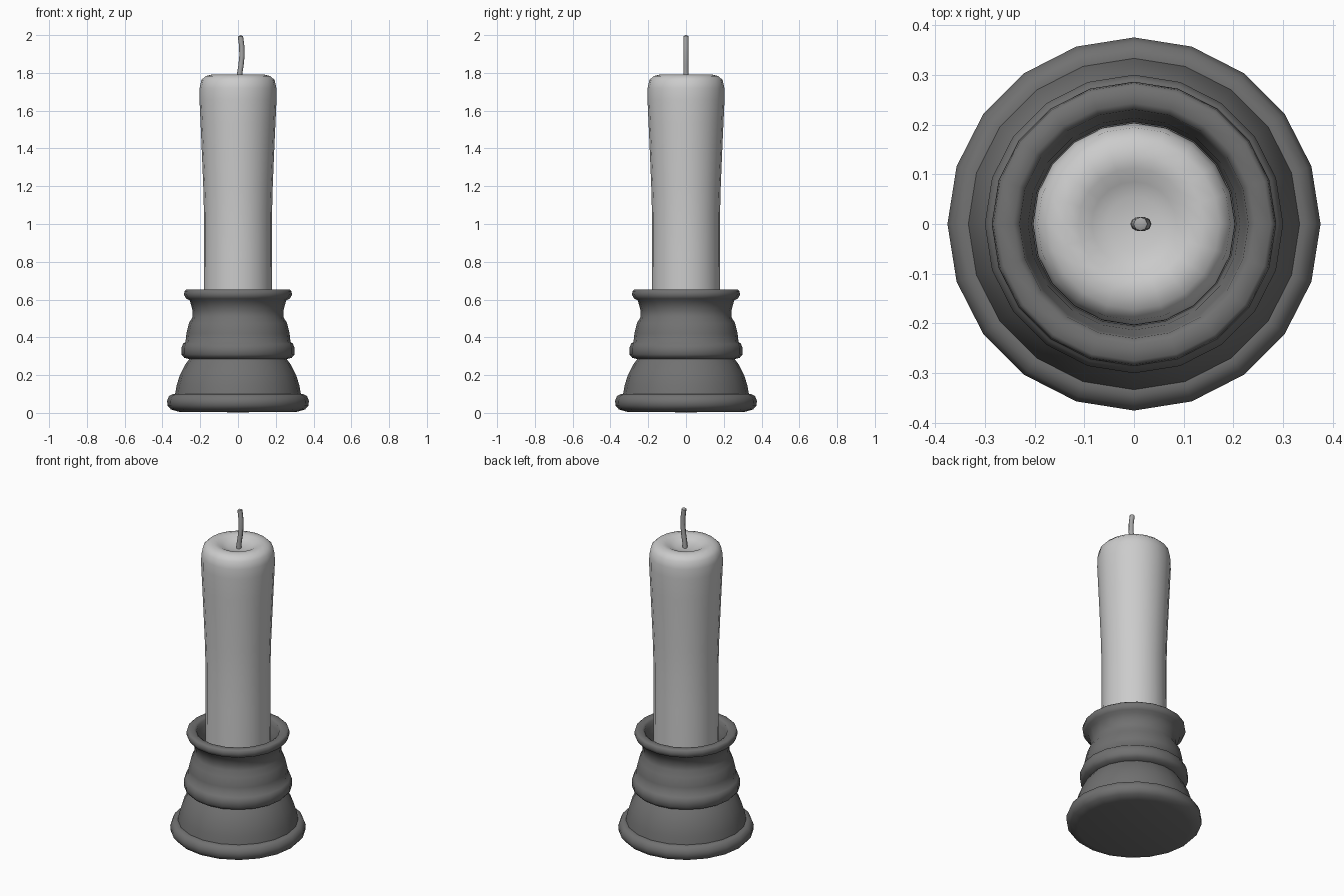
import bpy, bmesh, math
from mathutils import Vector

if "Cube" in bpy.data.objects:
    bpy.data.objects.remove(bpy.data.objects["Cube"])


def finish(name, bm, angle, grey):
    bmesh.ops.recalc_face_normals(bm, faces=bm.faces)
    me = bpy.data.meshes.new(name)
    bm.to_mesh(me)
    bm.free()
    ob = bpy.data.objects.new(name, me)
    bpy.context.collection.objects.link(ob)
    mat = bpy.data.materials.new(name + "_grey")
    mat.diffuse_color = (grey, grey, grey, 1)
    mat.use_nodes = True
    mat.node_tree.nodes["Principled BSDF"].inputs["Base Color"].default_value = mat.diffuse_color
    me.materials.append(mat)
    bpy.ops.object.select_all(action='DESELECT')
    ob.select_set(True)
    bpy.context.view_layer.objects.active = ob
    bpy.ops.object.shade_smooth_by_angle(angle=math.radians(angle))
    return ob


def skin(bm, rings):
    for a, b in zip(rings, rings[1:]):
        n = max(len(a), len(b))
        for i in range(n):
            j = (i + 1) % n
            if len(a) == 1:
                bm.faces.new((a[0], b[i], b[j]))
            elif len(b) == 1:
                bm.faces.new((a[i], a[j], b[0]))
            else:
                bm.faces.new((a[i], a[j], b[j], b[i]))


def lathe(name, profile, grey, sides=20, angle=50):
    bm = bmesh.new()
    rings = []
    for r, z in profile:
        n = 1 if r == 0 else sides
        rings.append([bm.verts.new((r * math.cos(math.tau * i / n),
                                    r * math.sin(math.tau * i / n), z)) for i in range(n)])
    skin(bm, rings)
    return finish(name, bm, angle, grey)


# Turned holder with a hollow cup
lathe("holder", [
    (0, 0.003), (0.31, 0.005), (0.355, 0.018), (0.374, 0.04), (0.375, 0.065), (0.365, 0.09),
    (0.345, 0.1), (0.333, 0.1), (0.325, 0.145), (0.308, 0.2), (0.28, 0.255), (0.258, 0.285),
    (0.285, 0.292), (0.3, 0.31), (0.3, 0.343), (0.29, 0.367), (0.278, 0.375),
    (0.273, 0.42), (0.26, 0.475), (0.24, 0.508), (0.24, 0.54), (0.255, 0.595),
    (0.275, 0.605), (0.286, 0.625), (0.283, 0.645), (0.275, 0.652), (0.243, 0.652),
    (0.23, 0.643), (0.226, 0.615), (0.213, 0.59), (0.205, 0.53), (0.205, 0.45), (0, 0.45)],
    0.165)

# Candle with a melted dip in the top
lathe("candle", [
    (0, 0.45), (0.18, 0.45), (0.181, 0.65), (0.18, 0.85), (0.18, 1.05), (0.184, 1.2),
    (0.191, 1.37), (0.198, 1.53), (0.204, 1.66), (0.203, 1.72), (0.194, 1.762),
    (0.172, 1.783), (0.14, 1.791), (0.112, 1.787), (0.085, 1.772), (0.055, 1.762), (0, 1.758)],
    0.56)

# Bent wick
bm = bmesh.new()
path = [Vector((x, 0, z)) for x, z in
        [(0.006, 1.73), (0.008, 1.79), (0.016, 1.84), (0.021, 1.89), (0.02, 1.94), (0.013, 1.993)]]
rings = []
for k, p in enumerate(path):
    t = (path[min(k + 1, 5)] - path[max(k - 1, 0)]).normalized()
    side = Vector((0, 1, 0)).cross(t)
    rings.append([bm.verts.new(p + 0.014 * (math.cos(a) * side + math.sin(a) * Vector((0, 1, 0))))
                  for a in (math.tau * i / 8 for i in range(8))])
rings = [[bm.verts.new(path[0])]] + rings + [[bm.verts.new((0.012, 0, 2.0))]]
skin(bm, rings)
finish("wick", bm, 50, 0.38)
